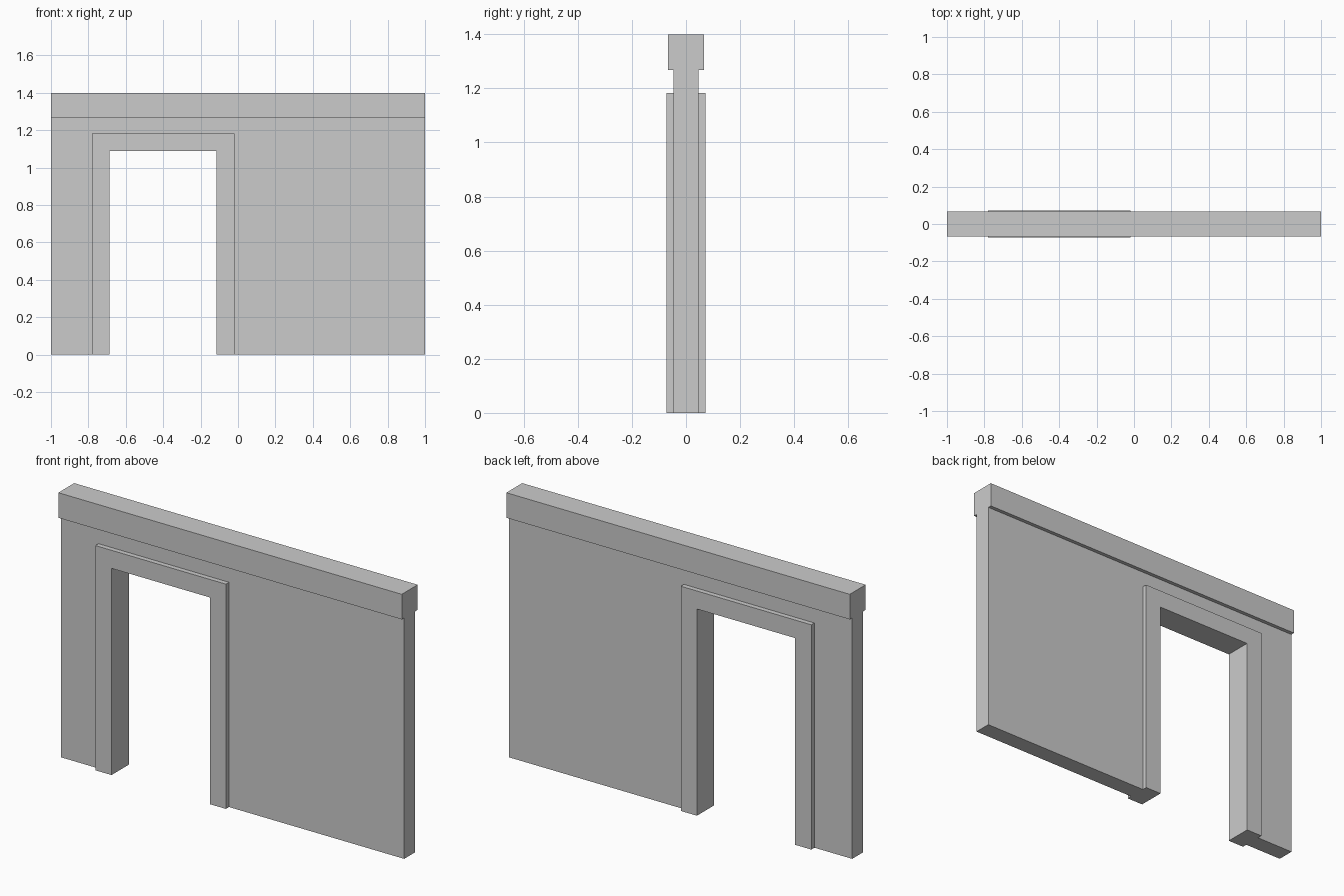
import bpy, bmesh

if "Cube" in bpy.data.objects:
    bpy.data.objects.remove(bpy.data.objects["Cube"])

DOOR_X = -0.40                    # centre of the doorway
OPEN_W, OPEN_H = 0.286, 1.088     # half width and height of the opening
TRIM_W, TRIM_H = 0.38, 1.183      # half width and height of the door surround
CAP_Z, TOP = 1.268, 1.40


def extrude_profile(name, points, half_depth):
    """Extrude a front (x, z) outline symmetrically along y."""
    bm = bmesh.new()
    face = bm.faces.new([bm.verts.new((x, -half_depth, z)) for x, z in points])
    result = bmesh.ops.extrude_face_region(bm, geom=[face], use_keep_orig=True)
    moved = [v for v in result["geom"] if isinstance(v, bmesh.types.BMVert)]
    bmesh.ops.translate(bm, verts=moved, vec=(0, 2 * half_depth, 0))
    bmesh.ops.recalc_face_normals(bm, faces=bm.faces)
    mesh = bpy.data.meshes.new(name)
    bm.to_mesh(mesh)
    bm.free()
    obj = bpy.data.objects.new(name, mesh)
    bpy.context.collection.objects.link(obj)
    return obj


def arch(left, right, top, half_w, height):
    """Outline of a panel with a doorway cut up from its base."""
    a, b = DOOR_X - half_w, DOOR_X + half_w
    return [(left, 0), (a, 0), (a, height), (b, height),
            (b, 0), (right, 0), (right, top), (left, top)]


# Wall panel, cut to receive the door surround
extrude_profile("wall", arch(-1, 1, CAP_Z, TRIM_W, TRIM_H), 0.046)

# Door surround, standing proud of both wall faces
extrude_profile("door_surround",
                arch(DOOR_X - TRIM_W, DOOR_X + TRIM_W, TRIM_H, OPEN_W, OPEN_H), 0.072)

# Thicker beam along the top
extrude_profile("top_beam", [(-1, CAP_Z), (1, CAP_Z), (1, TOP), (-1, TOP)], 0.066)
